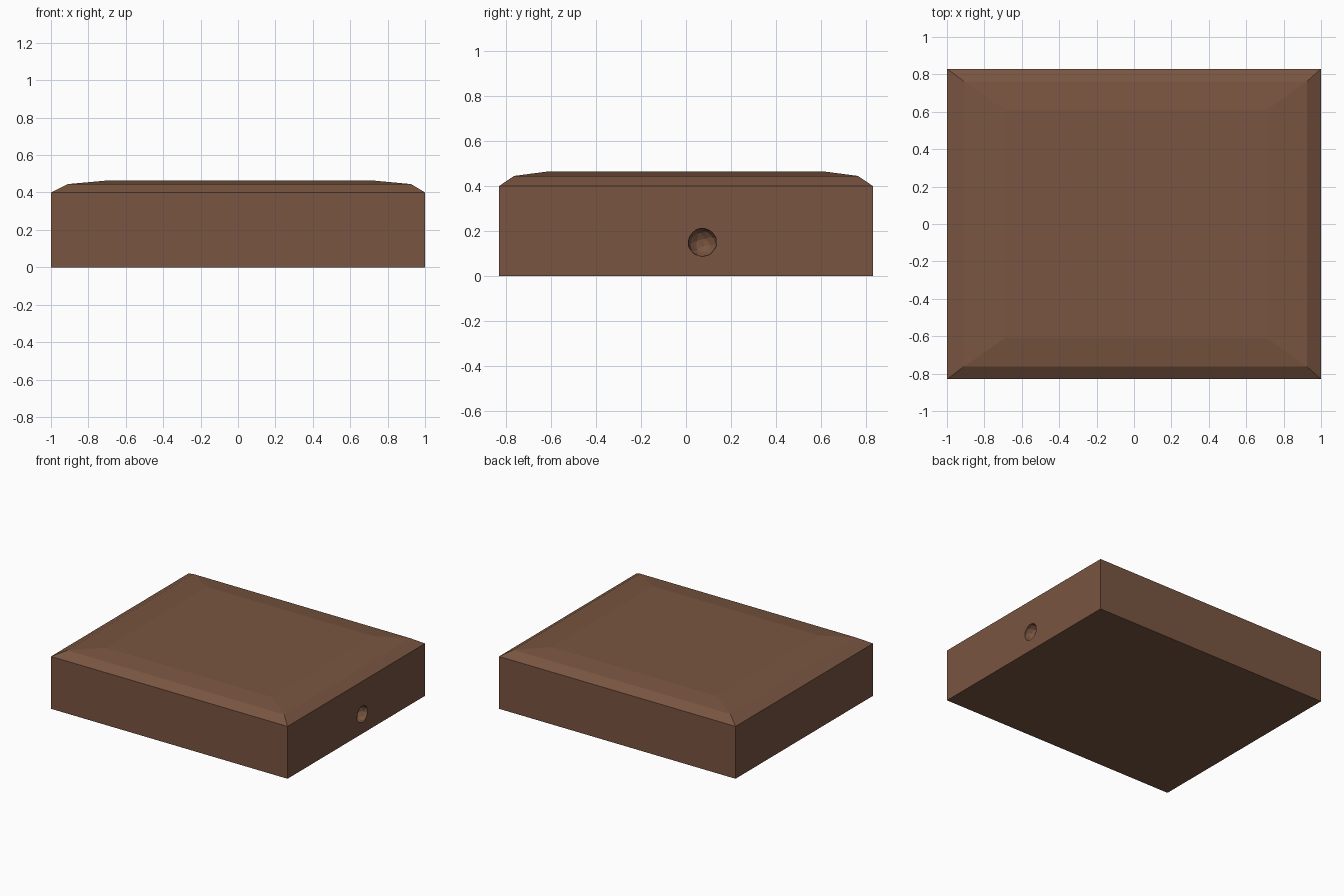
import bpy, bmesh
from mathutils import Vector

if "Cube" in bpy.data.objects:
    bpy.data.objects.remove(bpy.data.objects["Cube"])

mat = bpy.data.materials.new("brown_wood")
mat.diffuse_color = (0.19, 0.09, 0.052, 1)
mat.use_nodes = True
mat.node_tree.nodes["Principled BSDF"].inputs["Base Color"].default_value = mat.diffuse_color

# Block: stacked rectangular rings (x min, x max, half depth, z)
rings = [(-1, 1, 0.83, 0), (-1, 1, 0.83, 0.40),
         (-0.91, 0.925, 0.763, 0.445), (-0.69, 0.71, 0.61, 0.465)]
bm = bmesh.new()
loops = [[bm.verts.new(p) for p in ((a, -d, z), (b, -d, z), (b, d, z), (a, d, z))]
         for a, b, d, z in rings]
bm.faces.new(loops[0][::-1])
bm.faces.new(loops[-1])
for lo, hi in zip(loops, loops[1:]):
    for i in range(4):
        j = (i + 1) % 4
        bm.faces.new((lo[i], lo[j], hi[j], hi[i]))
mesh = bpy.data.meshes.new("block")
bm.to_mesh(mesh)
bm.free()
mesh.materials.append(mat)
block = bpy.data.objects.new("block", mesh)
bpy.context.collection.objects.link(block)

# Small faceted pit in the right side
bpy.ops.mesh.primitive_ico_sphere_add(subdivisions=2, radius=0.065, location=(0.995, 0.073, 0.15),
                                      rotation=(0.3, 0.2, 0.1))
cutter = bpy.context.object
cutter.name = "pit_cutter"
cutter.data.materials.append(mat)

mod = block.modifiers.new("pit", 'BOOLEAN')
mod.operation = 'DIFFERENCE'
mod.solver = 'EXACT'
mod.object = cutter
bpy.context.view_layer.objects.active = block
bpy.ops.object.modifier_apply(modifier=mod.name)
bpy.data.objects.remove(cutter)
